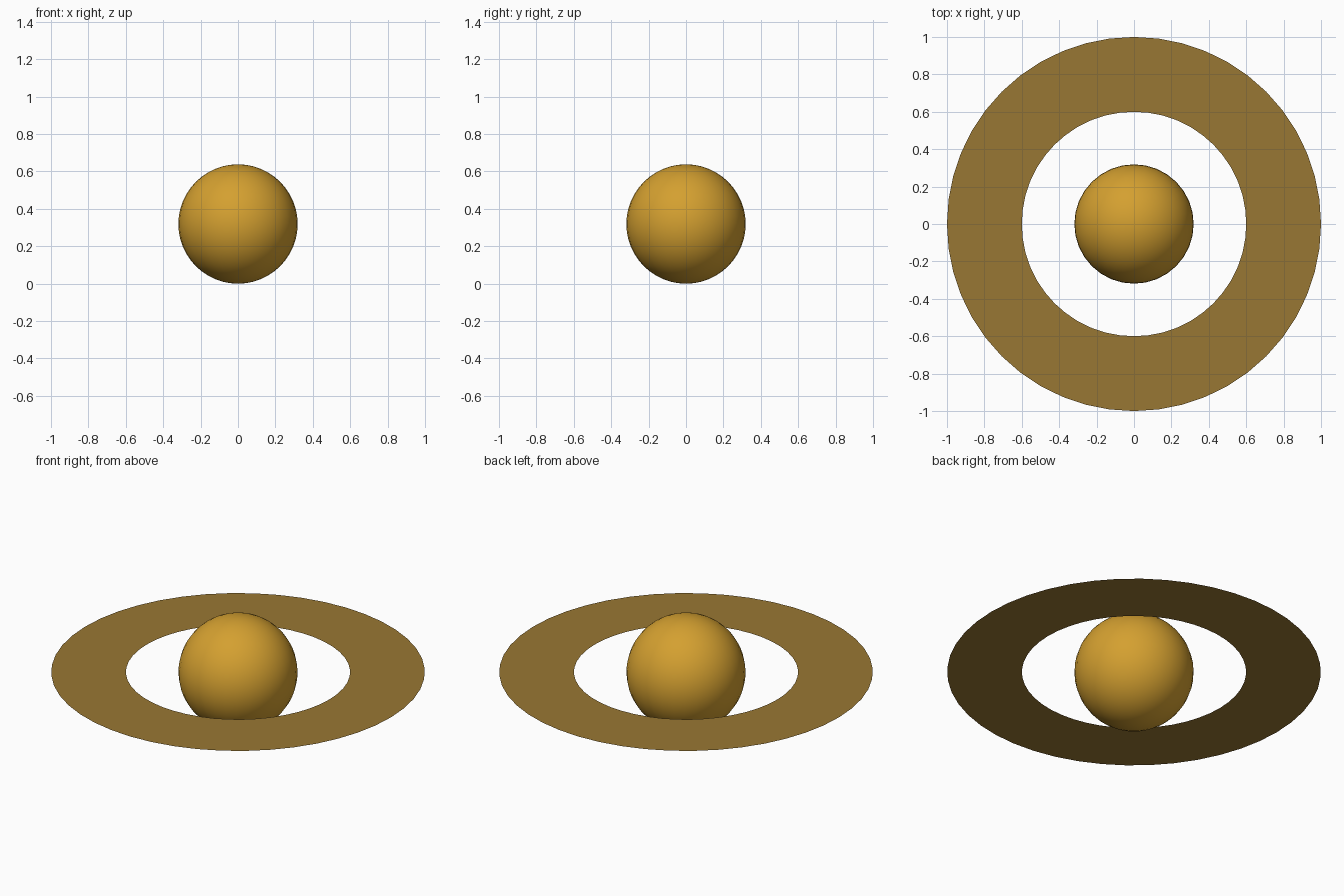
import bpy, bmesh, math

if "Cube" in bpy.data.objects:
    bpy.data.objects.remove(bpy.data.objects["Cube"])

R, INNER, OUTER, SIDES = 0.319, 0.6, 1.0, 48


def material(name, rgb):
    m = bpy.data.materials.new(name)
    lin = [((c / 255 + 0.055) / 1.055) ** 2.4 for c in rgb]
    m.diffuse_color = (*lin, 1)
    m.use_nodes = True
    m.node_tree.nodes["Principled BSDF"].inputs["Base Color"].default_value = m.diffuse_color
    return m


def add_part(name, bm, mat, smooth):
    me = bpy.data.meshes.new(name)
    bm.to_mesh(me)
    bm.free()
    for p in me.polygons:
        p.use_smooth = smooth
    me.materials.append(mat)
    ob = bpy.data.objects.new(name, me)
    bpy.context.collection.objects.link(ob)
    ob.location.z = R
    return ob


# Planet ball
bm = bmesh.new()
bmesh.ops.create_uvsphere(bm, u_segments=32, v_segments=24, radius=R)
add_part("planet", bm, material("gold", (212, 160, 48)), True)

# Paper-thin flat ring, facing up
bm = bmesh.new()
loops = [[bm.verts.new((r * math.cos(a), r * math.sin(a), 0))
          for a in (2 * math.pi * i / SIDES for i in range(SIDES))]
         for r in (INNER, OUTER)]
inner, outer = loops
for i in range(SIDES):
    j = (i + 1) % SIDES
    bm.faces.new((inner[i], outer[i], outer[j], inner[j]))
add_part("ring", bm, material("dull bronze", (153, 119, 51)), False)
